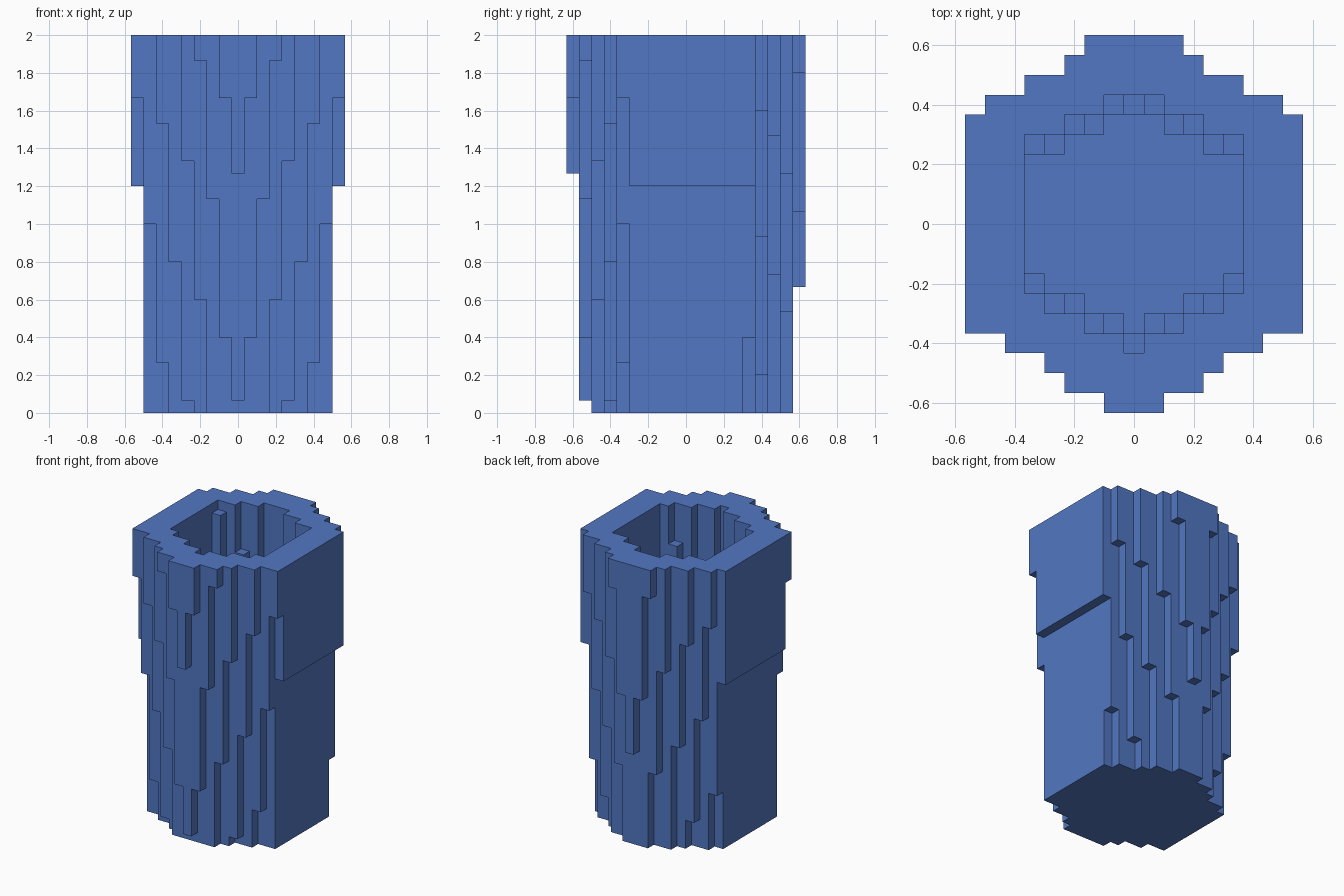
import bpy
import bmesh

default = bpy.data.objects.get("Cube")
if default:
    bpy.data.objects.remove(default, do_unlink=True)

LAYERS = 30
U = 2 / LAYERS          # edge of one block
FLOOR = 4               # layers of solid base
SIDE_START = 18         # layer where the outermost side column begins

# Per column outward from the middle: (starting depth, layers where it grows by one)
OUTER_FRONT = [(7, 1, 19), (7, 6, 25), (7, 17), (6, 9, 28), (5, 1, 20),
               (5, 12), (4, 4, 23), (4, 15), (4, 25)]
OUTER_BACK = [(8, 10), (8, 16), (7, 8, 27), (7, 19), (6, 11),
              (5, 3, 22), (5, 14), (4, 6, 24), (5,)]
INNER_FRONT = [(5, 19), (4, 8), (4, 23), (3, 12), (3, 26), (2, 16)]
INNER_BACK = [(5, 7), (5, 21), (4, 10), (4, 25), (3, 14), (3, 29)]


def depth(table, column, layer):
    start, *steps = table[column]
    return start + sum(layer >= s for s in steps)


def filled(i, j, k):
    """True where the stepped hexagonal cup has a block."""
    col = abs(i)
    if not 0 <= k < LAYERS or col >= len(OUTER_FRONT):
        return False
    if col == len(OUTER_FRONT) - 1 and k < SIDE_START:
        return False
    if not -depth(OUTER_FRONT, col, k) <= j <= depth(OUTER_BACK, col, k):
        return False
    if k < FLOOR or col >= len(INNER_FRONT):
        return True
    return not -depth(INNER_FRONT, col, k) <= j <= depth(INNER_BACK, col, k)


# Shell of exposed block faces
bm = bmesh.new()
points = {}


def corner(p):
    if p not in points:
        points[p] = bm.verts.new(((p[0] - 0.5) * U, (p[1] - 0.5) * U, p[2] * U))
    return points[p]


def add_face(cell, axis, side):
    a, b = (axis + 1) % 3, (axis + 2) % 3
    ring = []
    for da, db in ((0, 0), (1, 0), (1, 1), (0, 1)):
        p = list(cell)
        p[axis] += side
        p[a] += da
        p[b] += db
        ring.append(corner(tuple(p)))
    bm.faces.new(ring if side else ring[::-1])


for i in range(-8, 9):
    for j in range(-9, 10):
        for k in range(LAYERS):
            if not filled(i, j, k):
                continue
            for axis in range(3):
                for side in (0, 1):
                    near = [i, j, k]
                    near[axis] += 2 * side - 1
                    if not filled(*near):
                        add_face((i, j, k), axis, side)

# Merge the flat areas into large faces
bmesh.ops.dissolve_limit(bm, angle_limit=0.01, verts=bm.verts[:], edges=bm.edges[:])

mesh = bpy.data.meshes.new("stepped_hexagonal_cup")
bm.to_mesh(mesh)
bm.free()
cup = bpy.data.objects.new("stepped_hexagonal_cup", mesh)
bpy.context.collection.objects.link(cup)

# Single blue material
blue = bpy.data.materials.new("blue")
blue.use_nodes = True
color = (0.085, 0.185, 0.54, 1)
blue.diffuse_color = color
blue.node_tree.nodes["Principled BSDF"].inputs["Base Color"].default_value = color
mesh.materials.append(blue)
